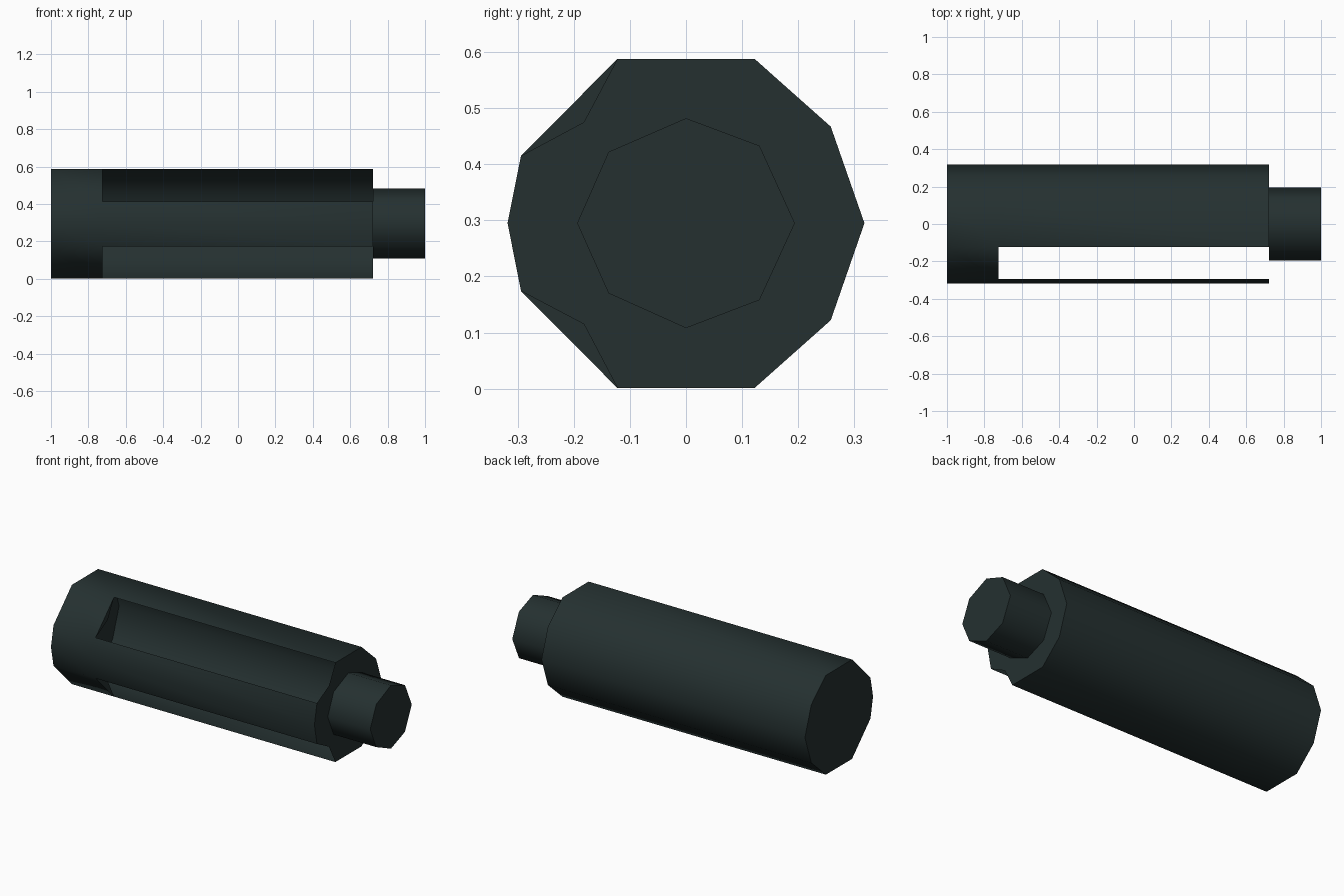
import bpy, bmesh, math

if "Cube" in bpy.data.objects:
    bpy.data.objects.remove(bpy.data.objects["Cube"])

mat = bpy.data.materials.new("dark slate")
mat.diffuse_color = (0.018, 0.030, 0.030, 1)
mat.use_nodes = True
mat.node_tree.nodes["Principled BSDF"].inputs["Base Color"].default_value = mat.diffuse_color


def finish(name, bm):
    me = bpy.data.meshes.new(name)
    bm.to_mesh(me)
    bm.free()
    me.materials.append(mat)
    ob = bpy.data.objects.new(name, me)
    bpy.context.collection.objects.link(ob)
    bpy.ops.object.select_all(action='DESELECT')
    ob.select_set(True)
    bpy.context.view_layer.objects.active = ob
    bpy.ops.object.shade_smooth_by_angle(angle=math.radians(60))
    return ob


def ring(bm, x, pts):
    return [bm.verts.new((x, y, z)) for y, z in pts]


def skin(bm, a, b, skip=()):
    n = len(a)
    for i in range(n):
        if i not in skip:
            j = (i + 1) % n
            bm.faces.new((a[i], a[j], b[j], b[i]))


# Body: ten-sided shell, profile (y, z) counter-clockwise seen from +x
body = [(0.122, 0.001), (0.258, 0.122), (0.318, 0.295), (0.258, 0.467),
        (0.122, 0.588), (-0.122, 0.588), (-0.294, 0.415), (-0.318, 0.295),
        (-0.294, 0.174), (-0.122, 0.001)]
slots = {5: (-0.182, 0.475), 8: (-0.182, 0.115)}  # open side -> notch corner

bm = bmesh.new()
r0 = ring(bm, -1.0, body)
r1 = ring(bm, -0.725, body)
r2 = ring(bm, 0.722, body)
skin(bm, r0, r1)
skin(bm, r1, r2, slots)
bm.faces.new(r0[::-1])

# Notched end plate and the small walls where the slots end
cap = []
for i, v in enumerate(r2):
    cap.append(v)
    if i in slots:
        y, z = slots[i]
        cap.append(bm.verts.new((0.722, y, z)))
        bm.faces.new((r1[i], r1[i + 1], bm.verts.new((-0.725, y, z)))).normal_flip()
        bm.faces.ensure_lookup_table()
        f = bm.faces[-1]
        f.normal_update()
        if f.normal.x < 0:
            f.normal_flip()
bm.faces.new(cap)
finish("slotted_body", bm)

# Stub: eight-sided tip
stub = [(0.0, 0.108), (0.131, 0.158), (0.194, 0.295), (0.131, 0.433),
        (0.0, 0.482), (-0.138, 0.422), (-0.194, 0.295), (-0.138, 0.17)]
bm = bmesh.new()
a = ring(bm, 0.722, stub)
b = ring(bm, 1.0, stub)
skin(bm, a, b)
bm.faces.new(b)
finish("end_stub", bm)
